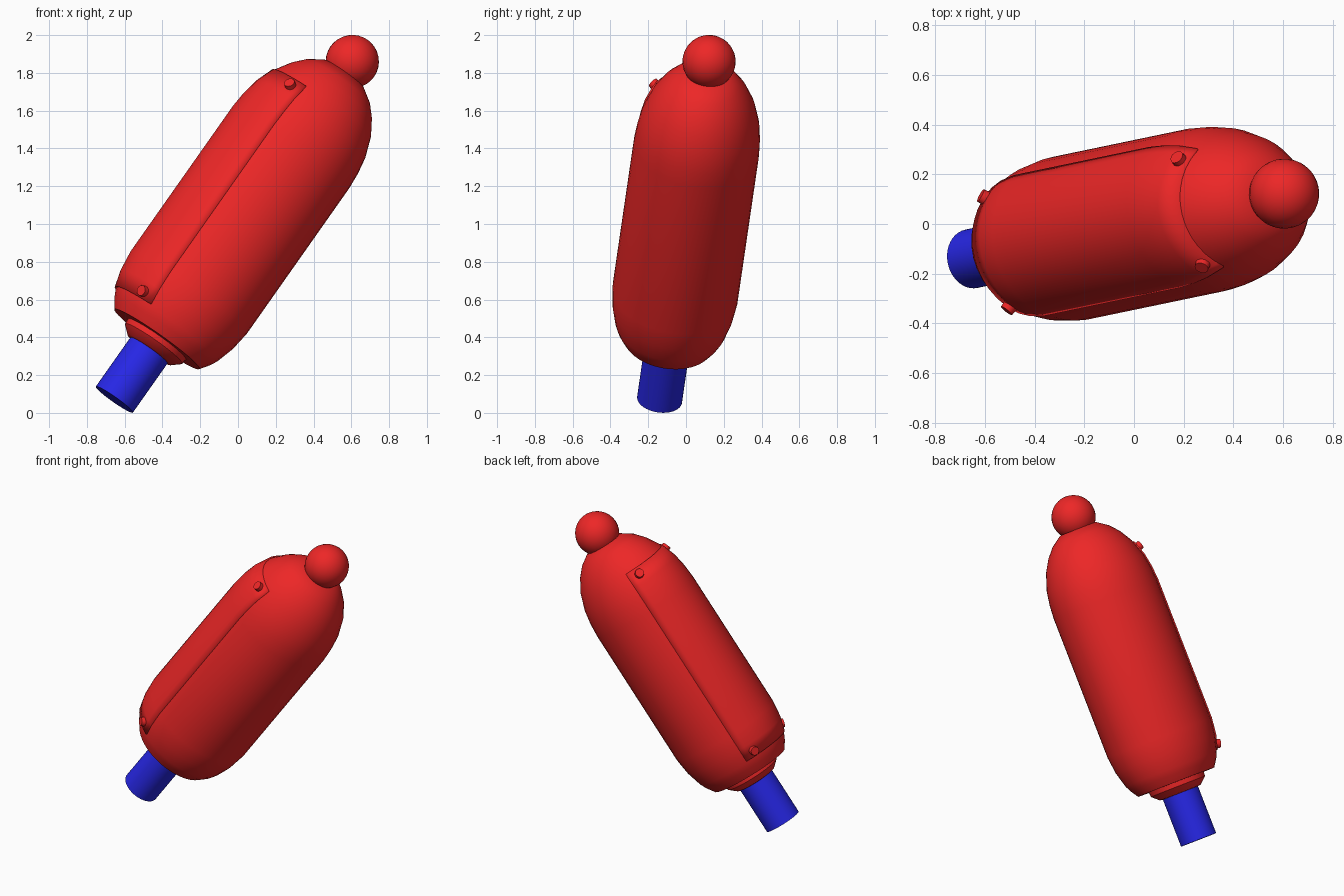
import bpy, bmesh, math
from mathutils import Vector, Matrix

if "Cube" in bpy.data.objects:
    bpy.data.objects.remove(bpy.data.objects["Cube"])

# Local frame: origin at ball centre, Z along the tilted axis, X towards the cover panel
C = Vector((0.605, 0.122, 1.86))
W = Vector((1.26, 0.262, 1.79)).normalized()
Y = Vector((W.y, -W.x, 0)).normalized()
U = Y.cross(W)
FRAME = Matrix.Translation(C) @ Matrix((U, Y, W)).transposed().to_4x4()

A, B, TILT = 0.373, 0.334, math.radians(-10)   # oval section of the body
BODY = [(-1.81, .275), (-1.76, .31), (-1.72, .33), (-1.62, .359), (-1.51, .373),
        (-0.56, .373), (-0.47, .366), (-0.38, .35), (-0.27, .31), (-0.19, .26),
        (-0.13, .205), (-0.08, .13)]


def material(name, rgb):
    m = bpy.data.materials.new(name)
    m.diffuse_color = (*rgb, 1)
    m.use_nodes = True
    m.node_tree.nodes["Principled BSDF"].inputs["Base Color"].default_value = m.diffuse_color
    return m


RED = material("red", (0.85, 0.02, 0.02))
BLUE = material("blue", (0.02, 0.02, 0.8))


def finish(name, bm, mat, matrix=FRAME, angle=38):
    bmesh.ops.recalc_face_normals(bm, faces=bm.faces)
    me = bpy.data.meshes.new(name)
    bm.to_mesh(me)
    bm.free()
    ob = bpy.data.objects.new(name, me)
    bpy.context.collection.objects.link(ob)
    me.materials.append(mat)
    ob.matrix_world = matrix
    bpy.ops.object.select_all(action='DESELECT')
    ob.select_set(True)
    bpy.context.view_layer.objects.active = ob
    bpy.ops.object.shade_smooth_by_angle(angle=math.radians(angle))
    return ob


def oval(t, r, w):
    """Point at angle t on the oval section scaled to radius r."""
    a = t - TILT
    k = A * B / math.hypot(B * math.cos(a), A * math.sin(a)) * r / A
    return Vector((k * math.cos(t), k * math.sin(t), w))


def circle(t, r, w):
    return Vector((r * math.cos(t), r * math.sin(t), w))


def lathe(name, profile, mat, point=circle, seg=40):
    bm = bmesh.new()
    rings = [[bm.verts.new(point(2 * math.pi * i / seg, r, w)) for i in range(seg)]
             for w, r in profile]
    for p, q in zip(rings, rings[1:]):
        for i in range(seg):
            j = (i + 1) % seg
            bm.faces.new((p[i], p[j], q[j], q[i]))
    bm.faces.new(rings[0])
    bm.faces.new(rings[-1])
    return finish(name, bm, mat)


def radius(w):
    for (w0, r0), (w1, r1) in zip(BODY, BODY[1:]):
        if w0 <= w <= w1:
            return r0 + (r1 - r0) * (w - w0) / (w1 - w0)


# Body, collar and tube
lathe("body", BODY, RED, oval)
lathe("collar", [(-1.79, .19), (-1.84, .185), (-1.88, .14), (-1.885, .115)], RED)
lathe("tube", [(-1.86, .12), (-2.204, .12)], BLUE)

# End ball
bm = bmesh.new()
bmesh.ops.create_uvsphere(bm, u_segments=32, v_segments=16, radius=0.141)
finish("end_ball", bm, RED)

# Thin raised cover panel wrapped over the upper side
ws = [-1.71] + [w for w, r in BODY if -1.7 < w < -0.3] + [-0.28]
half, n = math.radians(55), 16
bm = bmesh.new()
grid = [[bm.verts.new(oval(-half + 2 * half * i / n, radius(w) + 0.009, w))
         for i in range(n + 1)] for w in ws]
for p, q in zip(grid, grid[1:]):
    for i in range(n):
        bm.faces.new((p[i], p[i + 1], q[i + 1], q[i]))
panel = finish("cover_panel", bm, RED)
solid = panel.modifiers.new("thickness", 'SOLIDIFY')
solid.thickness = 0.025
solid.offset = -1 if panel.data.polygons[0].normal.x > 0 else 1

# Four screw heads at the panel corners
for w, lean in ((-0.324, 0.35), (-1.672, -0.3)):
    for side in (-1, 1):
        t = side * math.radians(42)
        out = Vector((math.cos(t), math.sin(t), lean)).normalized()
        rot = out.to_track_quat('Z', 'Y').to_matrix().to_4x4()
        bm = bmesh.new()
        bmesh.ops.create_cone(bm, cap_ends=True, segments=16, radius1=0.032,
                              radius2=0.028, depth=0.05)
        place = Matrix.Translation(oval(t, radius(w) + 0.006, w)) @ rot
        finish("screw_head", bm, RED, FRAME @ place)
